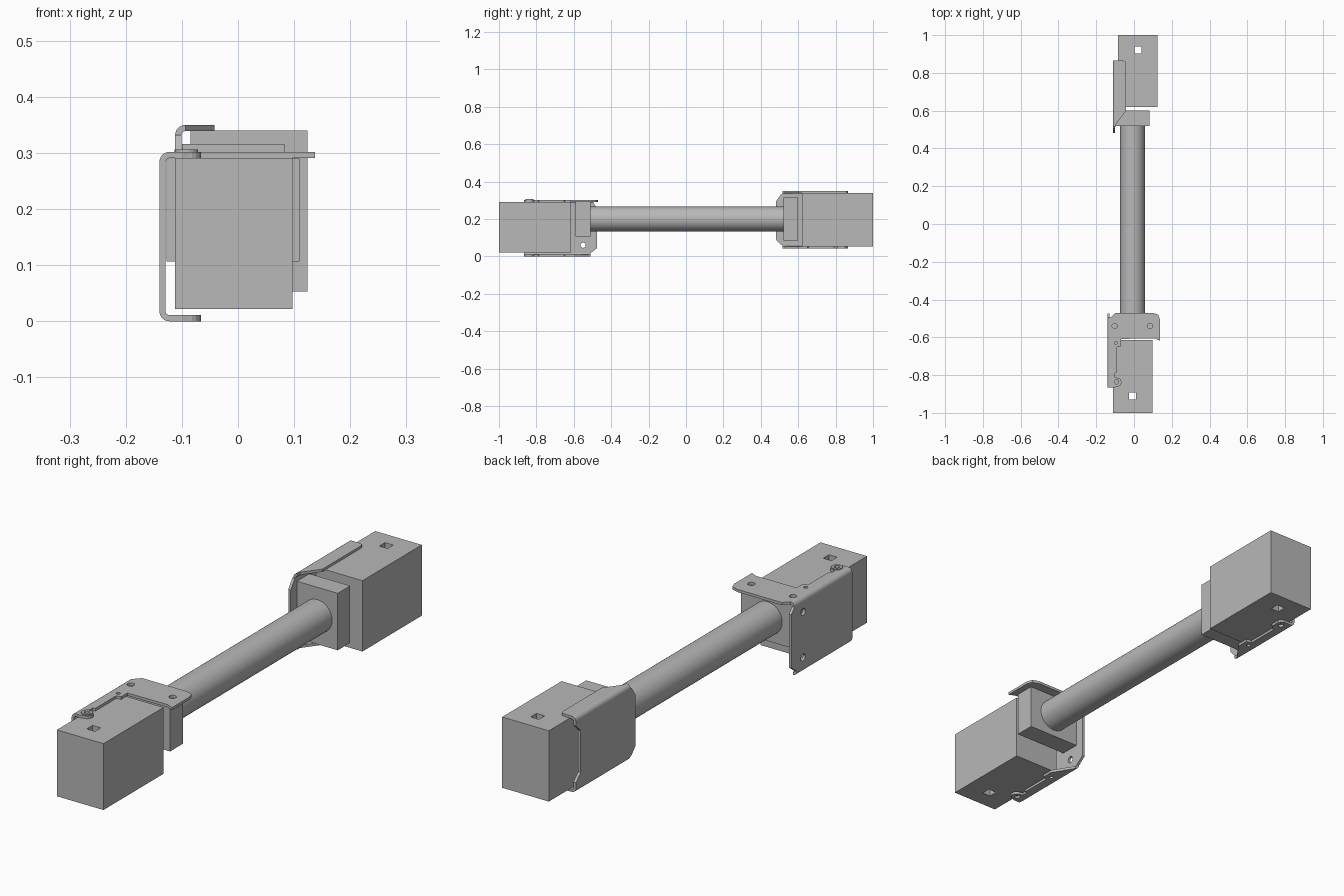
import bpy
import math
from mathutils import Matrix

cube = bpy.data.objects.get("Cube")
if cube:
    bpy.data.objects.remove(cube, do_unlink=True)

grey = bpy.data.materials.new("plain_grey")
grey.use_nodes = True
grey.diffuse_color = (0.48, 0.48, 0.48, 1)
grey.node_tree.nodes["Principled BSDF"].inputs["Base Color"].default_value = grey.diffuse_color

# Outline axes map to (x, y), (y, z) or (z, x); the extrusion follows the named axis
FRAMES = {
    "z": Matrix.Identity(4),
    "x": Matrix(((0, 0, 1, 0), (1, 0, 0, 0), (0, 1, 0, 0), (0, 0, 0, 1))),
    "y": Matrix(((0, 1, 0, 0), (0, 0, 1, 0), (1, 0, 0, 0), (0, 0, 0, 1))),
}


def circle(u, v, r, n=20):
    return [(u + r * math.cos(2 * math.pi * i / n), v + r * math.sin(2 * math.pi * i / n))
            for i in range(n)]


def rect(u0, u1, v0, v1):
    return [(u0, v0), (u1, v0), (u1, v1), (u0, v1)]


def sheet(name, axis, lo, hi, outline, holes=()):
    """Extrude an outline with holes between lo and hi along an axis."""
    curve = bpy.data.curves.new(name, "CURVE")
    curve.dimensions = "2D"
    curve.fill_mode = "BOTH"
    curve.extrude = (hi - lo) / 2
    for loop in (outline, *holes):
        spline = curve.splines.new("POLY")
        spline.points.add(len(loop) - 1)
        for point, (u, v) in zip(spline.points, loop):
            point.co = (u, v, 0, 1)
        spline.use_cyclic_u = True
        spline.use_smooth = False
    obj = bpy.data.objects.new(name, curve)
    bpy.context.collection.objects.link(obj)
    obj.matrix_world = FRAMES[axis] @ Matrix.Translation((0, 0, (lo + hi) / 2))
    bpy.ops.object.select_all(action="DESELECT")
    obj.select_set(True)
    bpy.context.view_layer.objects.active = obj
    bpy.ops.object.convert(target="MESH")
    obj = bpy.context.object
    obj.name = name
    obj.data.materials.clear()
    obj.data.materials.append(grey)
    return obj


THICK, BEND = 0.011, 0.018


def bend(name, x, z, up, y0, y1):
    """Quarter-round fold joining a web to a flange; x and z are its outer corner."""
    cx, cz = x + BEND, z - up * BEND
    arc = [math.pi / 2 * i / 6 for i in range(7)]
    outer = [(cz + up * BEND * math.sin(a), cx - BEND * math.cos(a)) for a in arc]
    r = BEND - THICK
    inner = [(cz + up * r * math.sin(a), cx - r * math.cos(a)) for a in reversed(arc)]
    obj = sheet(name, "y", y0, y1, outer + inner)
    bpy.ops.object.shade_smooth_by_angle(angle=math.radians(35))
    return obj


# End boxes with square through holes
sheet("front_box", "z", 0.022, 0.291, rect(-0.112, 0.097, -1, -0.615),
      [rect(-0.027, 0.01, -0.93, -0.893)])
sheet("rear_box", "z", 0.053, 0.340, rect(-0.085, 0.124, 0.62, 1),
      [rect(0.002, 0.039, 0.902, 0.939)])

# Mounting blocks at both ends of the tube
sheet("front_block", "y", -0.592, -0.51, rect(0.107, 0.29, -0.127, 0.11))
sheet("rear_block", "y", 0.52, 0.6, rect(0.085, 0.316, -0.1, 0.083))

# Connecting tube
bpy.ops.mesh.primitive_cylinder_add(vertices=64, radius=0.066, depth=1.04,
                                    location=(-0.008, 0, 0.2), rotation=(math.pi / 2, 0, 0))
tube = bpy.context.object
tube.name = "tube"
tube.data.materials.append(grey)
bpy.ops.object.shade_smooth_by_angle(angle=math.radians(35))

# Front bracket: web, folded edges, wide top flange and narrow bottom flange
X, TOP = -0.14, 0.302
inner_x = X + BEND
sheet("front_bracket_web", "x", X, X + THICK,
      [(-0.865, BEND), (-0.51, BEND), (-0.475, 0.045), (-0.475, 0.262),
       (-0.495, TOP - BEND), (-0.865, TOP - BEND)],
      [circle(-0.55, z, 0.014) for z in (0.06, 0.245)])
bend("front_bracket_top_fold", X, TOP, 1, -0.865, -0.495)
bend("front_bracket_bottom_fold", X, 0, -1, -0.865, -0.51)


def stepped_edge(y_back):
    """Notched free edge with a rounded end tab, running from the tab inwards."""
    tab = [(-0.09 + 0.024 * math.cos(a), -0.838 + 0.024 * math.sin(a))
           for a in [math.radians(-90 + 20 * i) for i in range(9)]]
    return [(inner_x, -0.865), (-0.1, -0.865)] + tab + [
        (-0.1, -0.812), (-0.1, -0.79), (-0.09, -0.785), (-0.09, -0.652),
        (-0.07, -0.648), (-0.07, y_back)]


tab_hole = circle(-0.092, -0.836, 0.011)
pin_hole = circle(-0.096, -0.63, 0.008)
sheet("front_bracket_top_flange", "z", TOP - THICK, TOP,
      stepped_edge(-0.608) + [(0.11, -0.606), (0.137, -0.618), (0.137, -0.505),
                              (0.128, -0.48), (0.1, -0.471), (-0.1, -0.471), (inner_x, -0.495)],
      [tab_hole, pin_hole] + [circle(x, -0.54, 0.014) for x in (-0.102, 0.085)])
sheet("front_bracket_bottom_flange", "z", 0, THICK,
      stepped_edge(-0.6) + [(inner_x, -0.515)], [tab_hole, pin_hole])
sheet("front_bracket_tab_ring", "z", TOP, TOP + 0.004, circle(-0.092, -0.836, 0.021),
      [tab_hole])

# Rear bracket: web with recessed rear edge and slanted flanges
X, LOW, TOP = -0.112, 0.043, 0.35
inner_x = X + BEND
sheet("rear_bracket_web", "x", X, X + THICK,
      [(0.508, LOW + BEND), (0.482, 0.09), (0.482, 0.295), (0.508, TOP - BEND),
       (0.865, TOP - BEND), (0.865, 0.315), (0.835, 0.285), (0.835, 0.115),
       (0.865, 0.085), (0.865, LOW + BEND)])
bend("rear_bracket_top_fold", X, TOP, 1, 0.515, 0.865)
bend("rear_bracket_bottom_fold", X, LOW, -1, 0.515, 0.865)
sheet("rear_bracket_top_flange", "z", TOP - THICK, TOP,
      [(inner_x, 0.53), (-0.042, 0.6), (-0.042, 0.85), (-0.047, 0.861), (-0.058, 0.865),
       (inner_x, 0.865)])
sheet("rear_bracket_bottom_flange", "z", LOW, LOW + THICK,
      [(inner_x, 0.53), (-0.042, 0.6), (-0.042, 0.65), (-0.065, 0.655), (-0.065, 0.79),
       (-0.042, 0.81), (-0.042, 0.85), (-0.058, 0.865), (inner_x, 0.865)],
      [circle(-0.07, 0.63, 0.008), circle(-0.066, 0.836, 0.011)])
